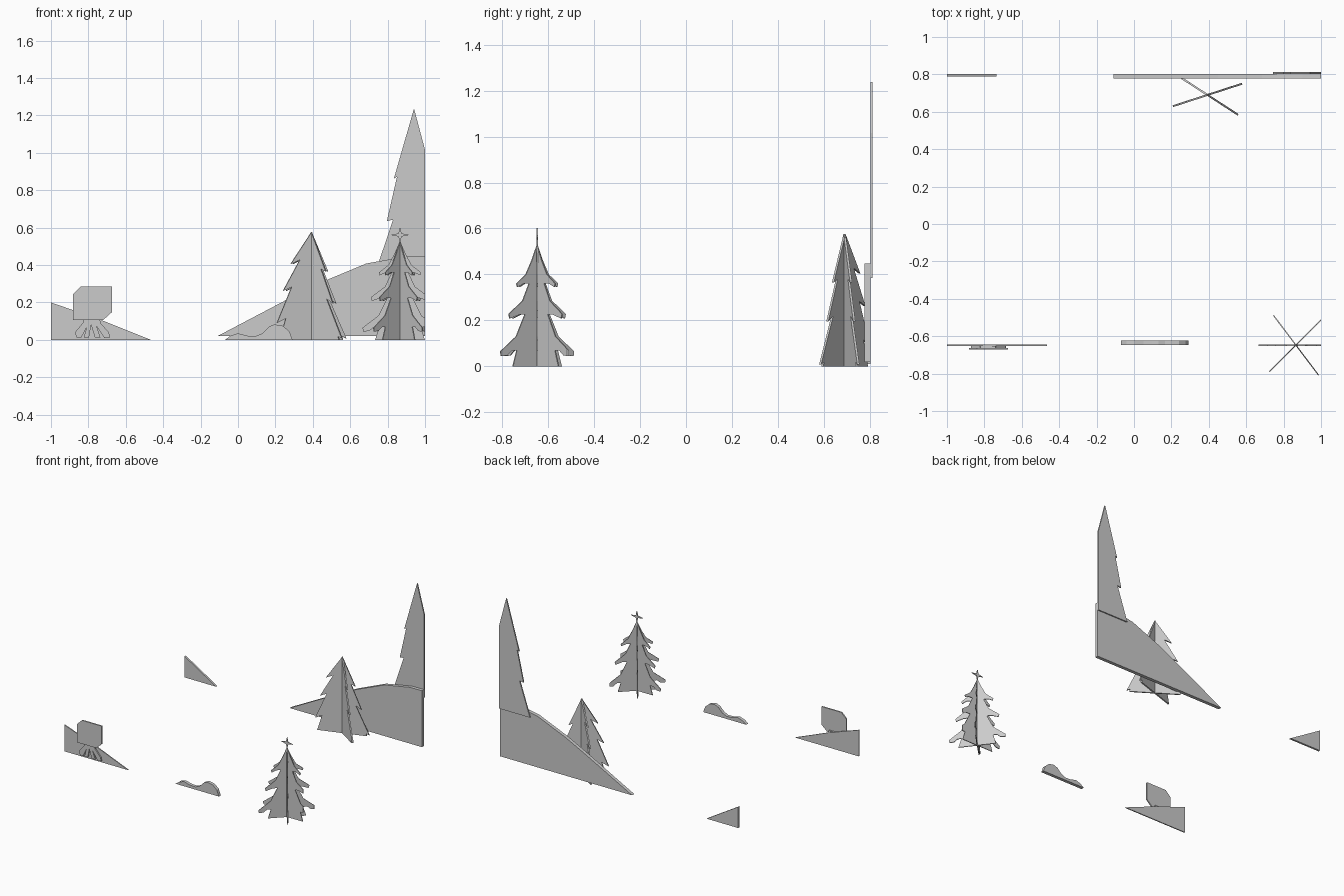
import bpy, bmesh
from math import radians, sin, cos, pi
from mathutils import Matrix, Vector

if "Cube" in bpy.data.objects:
    bpy.data.objects.remove(bpy.data.objects["Cube"])


def add_slab(bm, pts, y0, y1, matrix=Matrix()):
    """Extrude an (x, z) outline from depth y0 to y1."""
    face = bm.faces.new([bm.verts.new(matrix @ Vector((x, y0, z))) for x, z in pts])
    out = bmesh.ops.extrude_face_region(bm, geom=[face], use_keep_orig=True)
    verts = [g for g in out['geom'] if isinstance(g, bmesh.types.BMVert)]
    bmesh.ops.translate(bm, verts=verts, vec=matrix.to_3x3() @ Vector((0, y1 - y0, 0)))


def finish(name, bm):
    # Scenery is trimmed flush at the right side of the stage
    bmesh.ops.recalc_face_normals(bm, faces=bm.faces)
    out = bmesh.ops.bisect_plane(bm, geom=bm.verts[:] + bm.edges[:] + bm.faces[:],
                                 plane_co=(1, 0, 0), plane_no=(1, 0, 0), clear_outer=True)
    cut = [g for g in out['geom_cut'] if isinstance(g, bmesh.types.BMEdge)]
    if any(e.is_boundary for e in cut):
        bmesh.ops.holes_fill(bm, edges=[e for e in cut if e.is_boundary], sides=0)
    bmesh.ops.recalc_face_normals(bm, faces=bm.faces)
    mesh = bpy.data.meshes.new(name)
    bm.to_mesh(mesh)
    bm.free()
    bpy.context.collection.objects.link(bpy.data.objects.new(name, mesh))


def slab(name, pts, y0, y1):
    bm = bmesh.new()
    add_slab(bm, pts, y0, y1)
    finish(name, bm)


def panel_tree(name, centre, angles, right, left, thickness):
    """Crossing flat panels, each with a right and left branch outline."""
    outline = right + [(-x, z) for x, z in reversed(left)][:-1]
    bm = bmesh.new()
    for a in angles:
        m = Matrix.Translation((*centre, 0)) @ Matrix.Rotation(radians(a), 4, 'Z')
        add_slab(bm, outline, -thickness / 2, thickness / 2, m)
    finish(name, bm)


# Backdrop hills
slab("back_hill_right", [(-.11, .02), (.28, .225), (.45, .31), (.685, .408), (.78, .425),
                         (.9, .447), (1, .448), (1, .02)], .777, .803)
slab("back_hill_left", [(-1, .01), (-1, .17), (-.735, .01)], .788, .803)

# Tall backdrop tree, standing behind the right hill
slab("tall_back_tree", [(.742, .385), (.829, .642), (.796, .636), (.85, .872), (.833, .861),
                        (.941, 1.237), (1, 1.016), (1, .385)], .802, .812)

# Front hill and snow mound
slab("front_hill_left", [(-1, 0), (-1, .2), (-.74, .11), (-.465, 0)], -.653, -.645)
slab("snow_mound", [(-.07, 0), (-.04, .022), (0, .035), (.05, .022), (.095, .02), (.13, .035),
                    (.165, .07), (.195, .083), (.24, .075), (.275, .045), (.292, 0)],
     -.647, -.623)

# Bush: chamfered crown on a splayed trunk
slab("bush_crown", [(-.882, .107), (-.882, .245), (-.84, .285), (-.674, .285),
                    (-.674, .148), (-.72, .107)], -.672, -.662)
slab("bush_roots", [(-.82, .125), (-.83, .09), (-.872, .04), (-.862, .012), (-.838, .012),
                    (-.808, .07), (-.825, .012), (-.797, .012), (-.785, .08),
                    (-.765, .012), (-.735, .012), (-.757, .075), (-.715, .01),
                    (-.685, .012), (-.69, .04), (-.735, .09), (-.74, .125)], -.663, -.653)

# Middle pine: two crossing panels with uneven branches
right = [(0, .577), (.093, .365), (.062, .38), (.138, .195), (.098, .22), (.195, .008),
         (.172, .018), (.176, 0)]
left = [(0, .577), (.118, .405), (.066, .428), (.16, .262), (.112, .283), (.195, .09),
        (.145, .115), (.18, 0)]
panel_tree("middle_pine", (.393, .69), (18, -33), right, left, .01)

# Festive tree: three crossing panels with drooping branches
half = [(0, .53), (.03, .46), (.062, .4), (.113, .36), (.108, .345), (.075, .36), (.045, .36),
        (.08, .285), (.155, .228), (.15, .208), (.1, .225), (.068, .225),
        (.115, .13), (.2, .065), (.197, .045), (.165, .047), (.14, .068), (.112, .068),
        (.133, 0)]
panel_tree("festive_tree", (.866, -.648), (0, 45, -53), half, half, .006)

# Four-pointed star on top
star = []
for i in range(8):
    r = .012 if i % 2 else (.042 if i in (2, 6) else .05)
    star.append((.866 + r * cos(i * pi / 4), .561 + r * sin(i * pi / 4)))
slab("tree_star", star, -.651, -.645)
